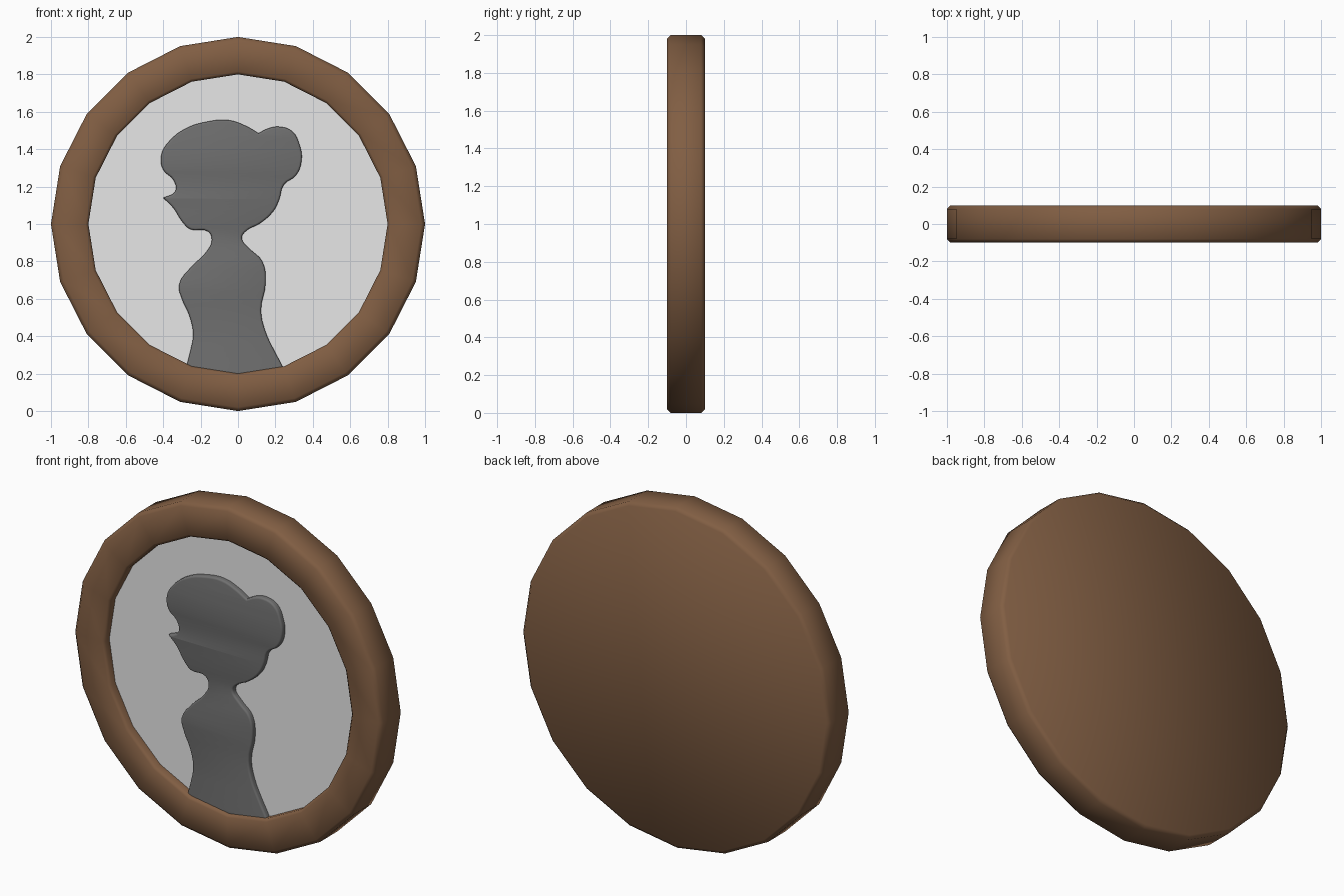
import bpy, bmesh, math

if "Cube" in bpy.data.objects:
    bpy.data.objects.remove(bpy.data.objects["Cube"])

SIDES = 20
CZ = 1.0  # height of the disc centre


def material(name, rgb):
    m = bpy.data.materials.new(name)
    m.diffuse_color = (*rgb, 1)
    m.use_nodes = True
    m.node_tree.nodes["Principled BSDF"].inputs["Base Color"].default_value = m.diffuse_color
    return m


wood = material("brown wood", (0.22, 0.112, 0.056))
paper = material("pale backing", (0.8, 0.8, 0.8))
grey = material("dark grey", (0.16, 0.16, 0.16))


def add_object(name, mesh, mat, angle):
    ob = bpy.data.objects.new(name, mesh)
    bpy.context.collection.objects.link(ob)
    mesh.materials.clear()
    mesh.materials.append(mat)
    bpy.ops.object.select_all(action='DESELECT')
    ob.select_set(True)
    bpy.context.view_layer.objects.active = ob
    bpy.ops.object.shade_smooth_by_angle(angle=math.radians(angle))
    return ob


def lathe(name, profile, mat, angle):
    """Turn (radius, y) points about the y axis and cap both ends."""
    bm = bmesh.new()
    rings = []
    for r, y in profile:
        rings.append([bm.verts.new((r * math.cos(2 * math.pi * i / SIDES), y,
                                    CZ + r * math.sin(2 * math.pi * i / SIDES)))
                      for i in range(SIDES)])
    for a, b in zip(rings, rings[1:]):
        for i in range(SIDES):
            j = (i + 1) % SIDES
            bm.faces.new((a[i], a[j], b[j], b[i]))
    bm.faces.new(rings[0])
    bm.faces.new(rings[-1])
    bmesh.ops.recalc_face_normals(bm, faces=bm.faces)
    mesh = bpy.data.meshes.new(name)
    bm.to_mesh(mesh)
    bm.free()
    return add_object(name, mesh, mat, angle)


# Round frame with bevelled rims and a closed back
lathe("frame", [(0.98, 0.1), (1.0, 0.08), (1.0, -0.08), (0.98, -0.1),
                (0.815, -0.1), (0.8, -0.085), (0.8, -0.045)], wood, 60)

# Recessed pale backing plate
lathe("backing_panel", [(0.802, -0.044), (0.802, -0.05)], paper, 30)

# Raised portrait silhouette; its foot runs under the frame
outline = [
    (0.26, 0.19), (0.235, 0.245), (0.19, 0.33), (0.145, 0.43), (0.123, 0.54),
    (0.147, 0.68), (0.13, 0.8), (0.06, 0.87), (0.02, 0.925), (0.04, 0.96),
    (0.12, 1.005), (0.19, 1.07), (0.22, 1.13), (0.245, 1.21), (0.31, 1.26),
    (0.34, 1.34), (0.33, 1.42), (0.29, 1.495), (0.22, 1.52), (0.16, 1.51),
    (0.11, 1.485), (0.04, 1.525), (-0.05, 1.555), (-0.16, 1.548),
    (-0.28, 1.51), (-0.37, 1.44), (-0.41, 1.37), (-0.4, 1.29),
    (-0.345, 1.235), (-0.335, 1.175), (-0.4, 1.14), (-0.345, 1.085),
    (-0.3, 1.015), (-0.255, 0.972), (-0.16, 0.96), (-0.14, 0.915),
    (-0.17, 0.85), (-0.25, 0.77), (-0.315, 0.675), (-0.3, 0.6),
    (-0.26, 0.51), (-0.24, 0.41), (-0.255, 0.32), (-0.29, 0.19)]
corners = {0, 20, 30, len(outline) - 1}

curve = bpy.data.curves.new("silhouette_outline", 'CURVE')
curve.dimensions = '2D'
curve.fill_mode = 'BOTH'
curve.resolution_u = 4
curve.extrude = 0.019
curve.bevel_depth = 0.011
curve.bevel_resolution = 2
curve.offset = -0.011
spline = curve.splines.new('BEZIER')
spline.bezier_points.add(len(outline) - 1)
spline.use_cyclic_u = True
for i, (p, (x, z)) in enumerate(zip(spline.bezier_points, outline)):
    p.co = (x, z, 0)
    p.handle_left_type = p.handle_right_type = 'VECTOR' if i in corners else 'AUTO'

helper = bpy.data.objects.new("silhouette_outline", curve)
bpy.context.collection.objects.link(helper)
bpy.context.view_layer.update()
mesh = bpy.data.meshes.new_from_object(
    helper.evaluated_get(bpy.context.evaluated_depsgraph_get()))
bpy.data.objects.remove(helper)
bm = bmesh.new()
bm.from_mesh(mesh)
bmesh.ops.remove_doubles(bm, verts=bm.verts, dist=0.0003)
for v in bm.verts:  # stand the flat shape upright, facing -y
    x, y, z = v.co
    v.co = (x, -0.05 - z, y)
bmesh.ops.recalc_face_normals(bm, faces=bm.faces)
bm.to_mesh(mesh)
bm.free()
add_object("portrait_silhouette", mesh, grey, 45)
